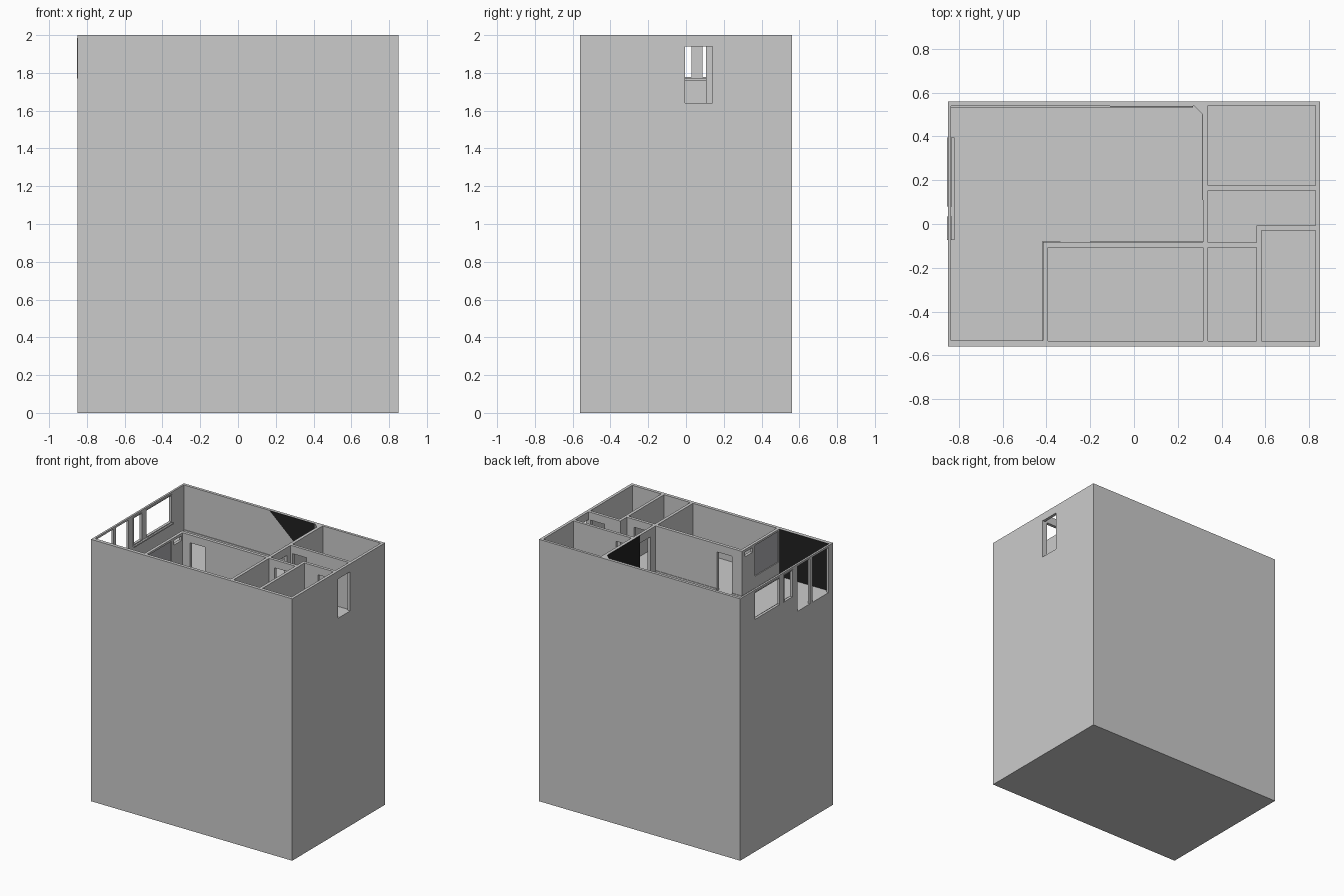
import bpy, bmesh

if "Cube" in bpy.data.objects:
    bpy.data.objects.remove(bpy.data.objects["Cube"])

FLOOR, TOP, DOOR_TOP, SILL, WIN_TOP = 1.64, 2.0, 1.94, 1.77, 1.985


def colour(name, rgb):
    m = bpy.data.materials.new(name)
    m.diffuse_color = (*rgb, 1)
    m.use_nodes = True
    m.node_tree.nodes["Principled BSDF"].inputs["Base Color"].default_value = m.diffuse_color
    return m


def prism(name, pts, z0, z1, mat=None):
    """Extrude a floor-plan outline (counter-clockwise) from z0 to z1."""
    bm = bmesh.new()
    face = bm.faces.new([bm.verts.new((x, y, z0)) for x, y in pts])
    ext = bmesh.ops.extrude_face_region(bm, geom=[face])
    for v in ext["geom"]:
        if isinstance(v, bmesh.types.BMVert):
            v.co.z = z1
    bmesh.ops.recalc_face_normals(bm, faces=bm.faces)
    me = bpy.data.meshes.new(name)
    bm.to_mesh(me)
    bm.free()
    ob = bpy.data.objects.new(name, me)
    bpy.context.collection.objects.link(ob)
    if mat:
        me.materials.append(mat)
    return ob


def box(name, x0, x1, y0, y1, z0, z1, mat=None):
    return prism(name, [(x0, y0), (x1, y0), (x1, y1), (x0, y1)], z0, z1, mat)


def cut(target, cutter):
    mod = target.modifiers.new(cutter.name, 'BOOLEAN')
    mod.operation, mod.solver, mod.object = 'DIFFERENCE', 'EXACT', cutter
    cutter.hide_render = True
    cutter.hide_set(True)


# solid tower block
tower = box("tower_block", -0.85, 0.85, -0.56, 0.56, 0, TOP)

# rooms sunk into the top
rooms = {
    "living_room": [(-0.835, -0.533), (-0.415, -0.533), (-0.415, -0.083), (0.315, -0.083),
                    (0.315, 0.5), (0.275, 0.538), (-0.835, 0.538)],
    "front_bedroom": [(-0.393, -0.535), (0.315, -0.535), (0.315, -0.108), (-0.393, -0.108)],
    "bathroom": [(0.338, -0.535), (0.56, -0.535), (0.56, -0.108), (0.338, -0.108)],
    "corner_room": [(0.583, -0.535), (0.828, -0.535), (0.828, -0.03), (0.583, -0.03)],
    "hall": [(0.338, -0.085), (0.56, -0.085), (0.56, -0.007), (0.828, -0.007),
             (0.828, 0.153), (0.338, 0.153)],
    "back_bedroom": [(0.338, 0.175), (0.828, 0.175), (0.828, 0.54), (0.338, 0.54)],
}
for name, plan in rooms.items():
    cut(tower, prism(name + "_cutter", plan, FLOOR, TOP + 0.1))

# doors, windows and pass-through openings
D = FLOOR + 0.0005
openings = {
    "entrance": (0.81, 0.9, -0.006, 0.14, D, DOOR_TOP),
    "hall_door": (0.305, 0.35, -0.02, 0.107, D, DOOR_TOP),
    "front_bedroom_door": (-0.33, -0.205, -0.12, -0.07, D, DOOR_TOP),
    "bathroom_door": (0.385, 0.5, -0.12, -0.07, D, DOOR_TOP),
    "corner_room_door": (0.695, 0.81, -0.04, 0.0, D, DOOR_TOP),
    "back_bedroom_door": (0.355, 0.47, 0.14, 0.19, D, DOOR_TOP),
    "wide_window": (-0.9, -0.81, 0.08, 0.395, SILL, WIN_TOP),
    "narrow_window": (-0.9, -0.81, -0.072, 0.035, SILL, WIN_TOP),
    "balcony_door": (-0.9, -0.81, -0.28, -0.13, D, WIN_TOP),
    "wide_balcony_door": (-0.9, -0.81, -0.505, -0.31, D, WIN_TOP),
    "vent": (-0.43, -0.38, -0.21, -0.12, 1.945, 1.98),
    "partition_window": (-0.43, -0.38, -0.525, -0.24, 1.75, WIN_TOP),
}
for name, dims in openings.items():
    cut(tower, box(name + "_cutter", *dims))

# window frames and inside sill
T = 0.007
for name in ("wide_window", "narrow_window"):
    _, _, y0, y1, z0, z1 = openings[name]
    xa, xb = -0.853, -0.832
    box(name + "_frame_left", xa, xb, y0, y0 + T, z0, z1)
    box(name + "_frame_right", xa, xb, y1 - T, y1, z0, z1)
    box(name + "_frame_bottom", xa, xb, y0 + T, y1 - T, z0, z0 + T)
    box(name + "_frame_top", xa, xb, y0 + T, y1 - T, z1 - T, z1)
box("window_sill", -0.836, -0.82, -0.072, 0.395, SILL - 0.01, SILL)

# glass between living room and front bedroom
glass = colour("glass", (0.42, 0.42, 0.44))
box("partition_glass", -0.409, -0.399, -0.526, -0.239, 1.749, WIN_TOP + 0.001, glass)

# skirting boards
S = FLOOR + 0.02
box("skirting_back", -0.835, 0.27, 0.533, 0.539, FLOOR, S)
box("skirting_partition_a", -0.415, -0.335, -0.084, -0.079, FLOOR, S)
box("skirting_partition_b", -0.2, 0.315, -0.084, -0.079, FLOOR, S)
box("skirting_side", -0.42, -0.414, -0.533, -0.079, FLOOR, S)

# dark wall coverings
dark = colour("dark_wall", (0.015, 0.015, 0.015))
box("dark_front_wall", -0.833, -0.417, -0.534, -0.531, FLOOR, TOP - 0.001, dark)
box("dark_side_wall", 0.313, 0.316, 0.11, 0.5, FLOOR, TOP - 0.001, dark)
# slanted dark piece on the back wall, drawn flat then stood upright
slant = prism("dark_back_wall", [(-0.11, TOP - 0.001), (0.27, FLOOR + 0.02), (0.27, TOP - 0.001)],
              0, 0.003, dark)
for v in slant.data.vertices:
    v.co = (v.co.x, 0.536 + v.co.z, v.co.y)
slant.data.flip_normals()
